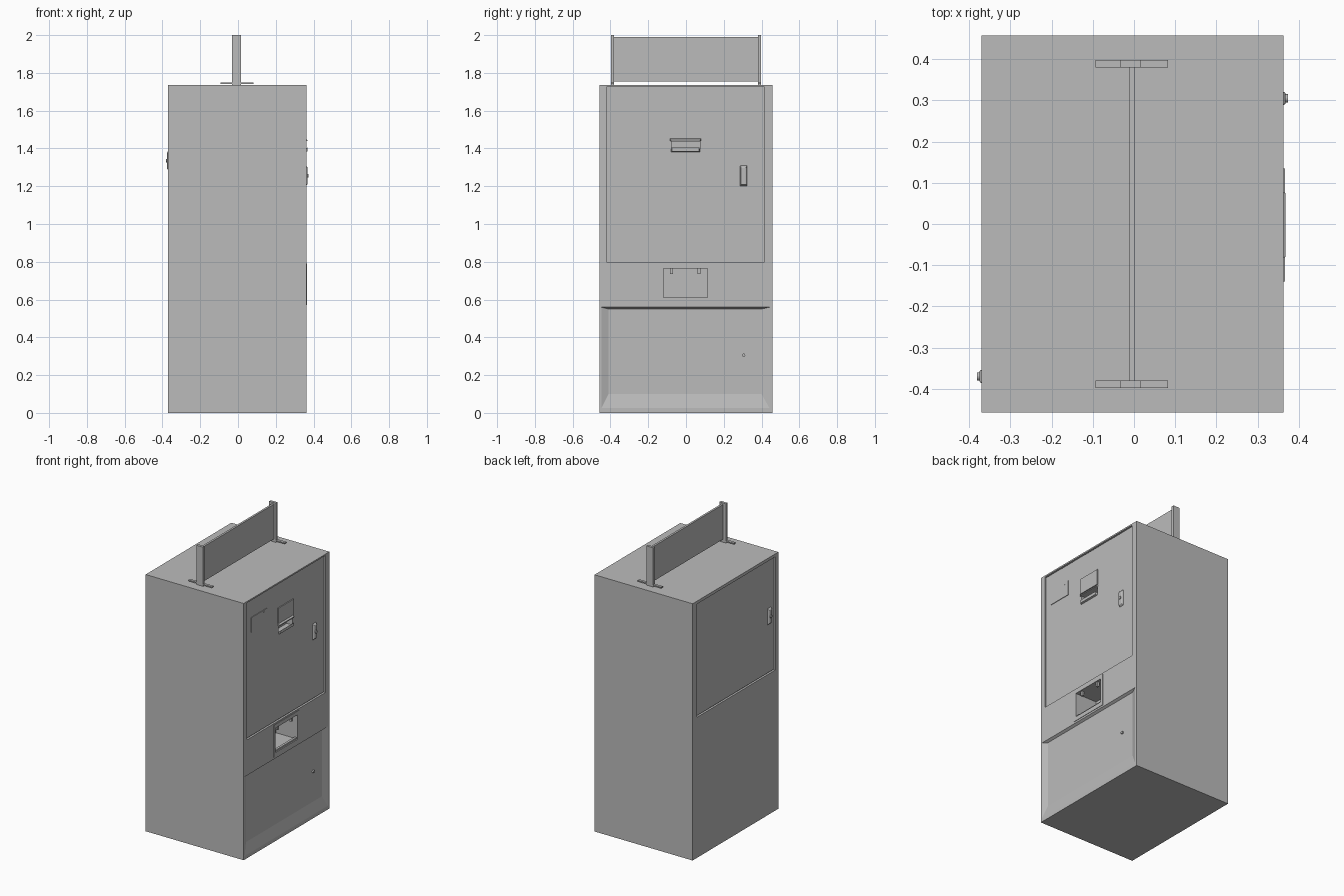
import bpy
import bmesh
import math
from mathutils import Matrix

old = bpy.data.objects.get("Cube")
if old:
    bpy.data.objects.remove(old, do_unlink=True)

grey = bpy.data.materials.new("cabinet grey")
grey.use_nodes = True
COLOUR = (0.5, 0.5, 0.5, 1)
grey.diffuse_color = COLOUR
grey.node_tree.nodes["Principled BSDF"].inputs["Base Color"].default_value = COLOUR


def finish(name, bm):
    bmesh.ops.recalc_face_normals(bm, faces=bm.faces)
    mesh = bpy.data.meshes.new(name)
    bm.to_mesh(mesh)
    bm.free()
    mesh.materials.append(grey)
    obj = bpy.data.objects.new(name, mesh)
    bpy.context.collection.objects.link(obj)
    return obj


def loft(name, x0, rect0, x1, rect1):
    """Box between two y/z rectangles (y0, y1, z0, z1) at x0 and x1."""
    bm = bmesh.new()
    rings = []
    for x, (a, b, c, d) in ((x0, rect0), (x1, rect1)):
        rings.append([bm.verts.new((x, y, z)) for y, z in ((a, c), (b, c), (b, d), (a, d))])
    lo, hi = rings
    bm.faces.new(lo)
    bm.faces.new(hi)
    for i in range(4):
        j = (i + 1) % 4
        bm.faces.new((lo[i], lo[j], hi[j], hi[i]))
    return finish(name, bm)


def box(name, x0, x1, y0, y1, z0, z1):
    rect = (y0, y1, z0, z1)
    return loft(name, x0, rect, x1, rect)


def disc(name, x, y, z, radius, depth):
    bm = bmesh.new()
    turn = Matrix.Translation((x, y, z)) @ Matrix.Rotation(math.pi / 2, 4, "Y")
    bmesh.ops.create_cone(bm, cap_ends=True, segments=12, radius1=radius,
                          radius2=radius, depth=depth, matrix=turn)
    return finish(name, bm)


def carve(target, cutter):
    mod = target.modifiers.new(cutter.name, "BOOLEAN")
    mod.operation = "DIFFERENCE"
    mod.solver = "EXACT"
    mod.object = cutter
    cutter.hide_render = True
    cutter.hide_viewport = True


def soften(obj, width):
    mod = obj.modifiers.new("edge", "BEVEL")
    mod.width = width
    mod.segments = 2


FRONT, BACK = 0.363, -0.37

# Cabinet with door recesses, sloped lower panel and delivery opening
body = box("cabinet", BACK, FRONT, -0.458, 0.458, 0, 1.735)
carve(body, box("door_cutter", FRONT - 0.014, 0.4, -0.42, 0.415, 0.80, 1.725))
carve(body, box("rear_door_cutter", -0.4, BACK + 0.014, -0.425, 0.41, 0.95, 1.715))
carve(body, loft("lower_cutter", FRONT - 0.016, (-0.41, 0.40, 0.10, 0.55),
                 FRONT + 0.001, (-0.45, 0.445, 0.02, 0.56)))
carve(body, box("chute_cutter", FRONT - 0.16, 0.4, -0.12, 0.115, 0.60, 0.765))

# Doors
door = box("main_door", FRONT - 0.02, FRONT - 0.007, -0.415, 0.41, 0.806, 1.72)
carve(door, box("coin_cutter", FRONT - 0.03, 0.4, -0.078, 0.073, 1.385, 1.44))
carve(body, box("coin_depth_cutter", FRONT - 0.05, 0.4, -0.078, 0.073, 1.385, 1.44))
box("rear_door", BACK + 0.007, BACK + 0.02, -0.42, 0.405, 0.956, 1.71)

# Delivery opening surround, lip and flap tabs
for name, rect in (("chute_frame_top", (-0.14, 0.135, 0.765, 0.79)),
                   ("chute_frame_bottom", (-0.14, 0.135, 0.572, 0.60)),
                   ("chute_frame_right", (-0.14, -0.12, 0.60, 0.765)),
                   ("chute_frame_left", (0.115, 0.135, 0.60, 0.765))):
    box(name, FRONT - 0.01, FRONT + 0.003, *rect)
box("chute_lip", FRONT - 0.02, FRONT - 0.004, -0.12, 0.115, 0.60, 0.61)
for side, y in (("right", -0.078), ("left", 0.07)):
    box("flap_tab_" + side, FRONT - 0.02, FRONT - 0.006, y - 0.008, y + 0.008, 0.735, 0.768)

# Coin return cover and cup
DOOR = FRONT - 0.007
box("coin_cover", DOOR - 0.005, DOOR + 0.006, -0.085, 0.08, 1.455, 1.56)
loft("coin_hood", DOOR - 0.005, (-0.085, 0.08, 1.44, 1.455),
     DOOR + 0.012, (-0.08, 0.075, 1.438, 1.445))
loft("coin_cup", DOOR - 0.005, (-0.08, 0.075, 1.38, 1.39),
     DOOR + 0.012, (-0.075, 0.07, 1.385, 1.405))

# Notice plate with its rivet
box("notice_plate", DOOR - 0.003, DOOR + 0.004, -0.37, -0.20, 1.505, 1.605)
disc("notice_rivet", DOOR + 0.004, -0.235, 1.592, 0.005, 0.004)

# Lock handles on both doors
for name, side, x, y, z in (("door", 1, DOOR, 0.305, 1.255),
                            ("rear_door", -1, BACK + 0.007, -0.37, 1.335)):
    plate = loft(name + "_handle", x - side * 0.004,
                 (y - 0.02, y + 0.02, z - 0.058, z + 0.058),
                 x + side * 0.012, (y - 0.014, y + 0.014, z - 0.045, z + 0.045))
    soften(plate, 0.003)
    disc(name + "_lock", x + side * 0.012, y, z, 0.01, 0.012)
disc("lower_lock", FRONT - 0.014, 0.305, 0.305, 0.009, 0.014)

# Sign panel held between two posts on feet
box("sign_panel", -0.011, 0.003, -0.385, 0.385, 1.755, 1.99)
for side, y in (("right", -0.389), ("left", 0.389)):
    box("sign_post_" + side, -0.033, 0.017, y - 0.009, y + 0.009, 1.735, 2.0)
    box("sign_foot_" + side, -0.093, 0.083, y - 0.009, y + 0.009, 1.742, 1.75)
